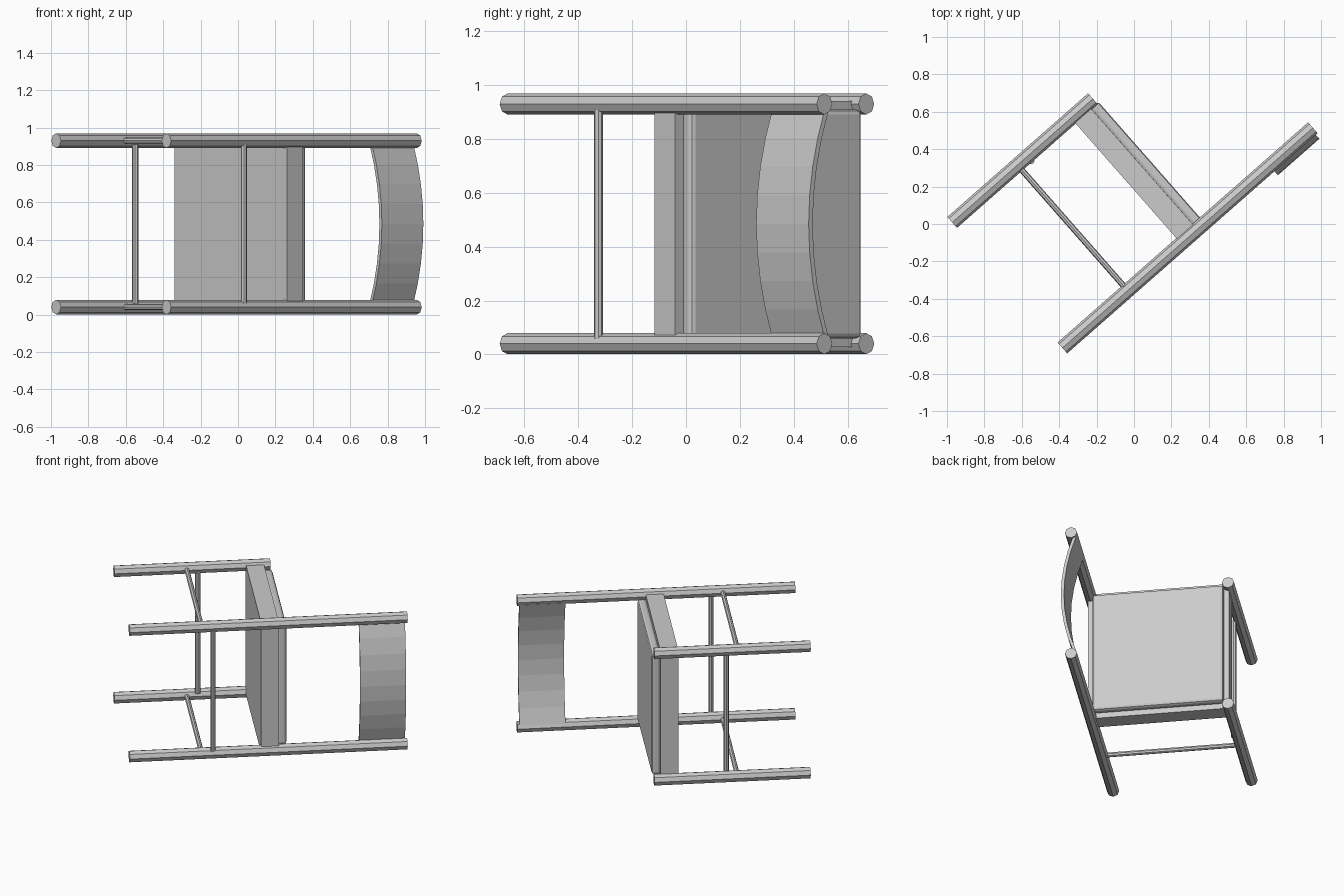
import bpy, bmesh, math
from mathutils import Matrix, Vector

cube = bpy.data.objects.get("Cube")
if cube:
    bpy.data.objects.remove(cube)

# Chair lies on its side: local x runs up the legs, y from back to front, z across
TURN = math.radians(41.3)
LOW, HIGH = 0.04, 0.93
BACK, FRONT = -0.245, 0.648
MID = (LOW + HIGH) / 2

grey = bpy.data.materials.new("plain_grey")
grey.use_nodes = True
colour = (0.6, 0.6, 0.6, 1)
grey.diffuse_color = colour
grey.node_tree.nodes["Principled BSDF"].inputs["Base Color"].default_value = colour


def finish(name, bm):
    bmesh.ops.recalc_face_normals(bm, faces=bm.faces)
    mesh = bpy.data.meshes.new(name)
    bm.to_mesh(mesh)
    bm.free()
    mesh.materials.append(grey)
    obj = bpy.data.objects.new(name, mesh)
    obj.rotation_euler.z = TURN
    bpy.context.collection.objects.link(obj)
    return obj


def rod(name, start, end, radius):
    start, end = Vector(start), Vector(end)
    axis = end - start
    place = Matrix.Translation((start + end) / 2) @ axis.to_track_quat('Z', 'Y').to_matrix().to_4x4()
    bm = bmesh.new()
    bmesh.ops.create_cone(bm, cap_ends=True, segments=8, radius1=radius,
                          radius2=radius, depth=axis.length, matrix=place)
    return finish(name, bm)


def box(name, low, high, bevel=0):
    low, high = Vector(low), Vector(high)
    bm = bmesh.new()
    bmesh.ops.create_cube(bm, size=1, matrix=Matrix.Translation((low + high) / 2)
                          @ Matrix.Diagonal((high - low).to_4d()))
    obj = finish(name, bm)
    if bevel:
        mod = obj.modifiers.new("soft_edge", 'BEVEL')
        mod.width, mod.segments = bevel, 2
    return obj


# Legs and side rungs
for side, z in (("left", HIGH), ("right", LOW)):
    rod(f"back_leg_{side}", (-0.725, BACK, z), (1.058, BACK, z), 0.039)
    rod(f"front_leg_{side}", (-0.725, FRONT, z), (0.277, FRONT, z), 0.039)
    rod(f"side_rung_{side}", (-0.26, BACK, z), (-0.26, FRONT, z), 0.016)

# Cross rungs
for name, y in (("back_rung", -0.265), ("front_rung", 0.615)):
    rod(name, (-0.19, y, LOW + 0.02), (-0.19, y, HIGH - 0.02), 0.017)

# Seat frame and cushion
box("seat_frame", (0.12, -0.26, 0.028), (0.235, 0.65, 0.942))
box("seat_cushion", (0.23, -0.225, 0.06), (0.288, 0.62, 0.91), 0.018)

# Bowed backrest slat
bm = bmesh.new()
steps, thick = 8, 0.02
half = (HIGH - LOW) / 2 - 0.02
rings = []
for i in range(steps + 1):
    t = 2 * i / steps - 1
    outer = -0.312 + 0.08 * t * t
    z = MID + half * t
    rings.append([bm.verts.new((x, y, z)) for x, y in
                  ((0.75, outer), (1.045, outer), (1.045, outer + thick), (0.75, outer + thick))])
for a, b in zip(rings, rings[1:]):
    for k in range(4):
        n = (k + 1) % 4
        bm.faces.new((a[k], a[n], b[n], b[k]))
bm.faces.new(rings[0])
bm.faces.new(rings[-1])
finish("backrest", bm)
